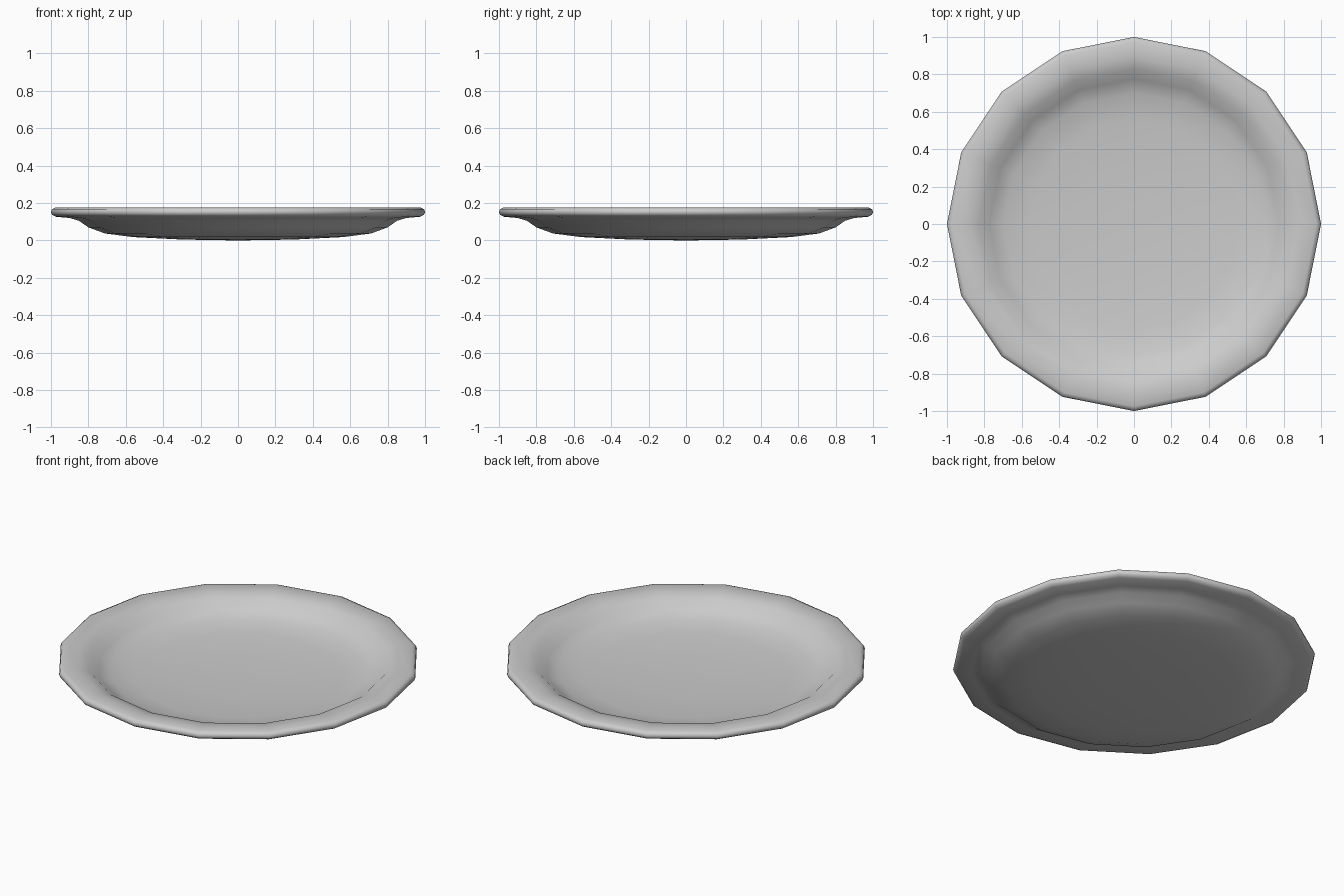
import bpy, bmesh, math

if "Cube" in bpy.data.objects:
    bpy.data.objects.remove(bpy.data.objects["Cube"])

SIDES = 16

# Plate cross-section (radius, height): underside outwards, round the lip, back in
profile = [
    (0.0, 0.0), (0.30, 0.005), (0.56, 0.018), (0.71, 0.037), (0.80, 0.07),
    (0.85, 0.105), (0.90, 0.12), (0.975, 0.127), (0.995, 0.138), (1.0, 0.152),
    (0.995, 0.167), (0.975, 0.176), (0.89, 0.172), (0.83, 0.158),
    (0.775, 0.112), (0.70, 0.083), (0.56, 0.066), (0.30, 0.053), (0.0, 0.048),
]

bm = bmesh.new()
verts = [bm.verts.new((r, 0, z)) for r, z in profile]
edges = [bm.edges.new(pair) for pair in zip(verts, verts[1:])]
bmesh.ops.spin(bm, geom=verts + edges, cent=(0, 0, 0), axis=(0, 0, 1),
               angle=math.tau, steps=SIDES, use_duplicate=False)
bmesh.ops.remove_doubles(bm, verts=bm.verts, dist=0.0005)
bmesh.ops.recalc_face_normals(bm, faces=bm.faces)
for f in bm.faces:
    f.smooth = True

mesh = bpy.data.meshes.new("plate")
bm.to_mesh(mesh)
bm.free()
plate = bpy.data.objects.new("plate", mesh)
bpy.context.collection.objects.link(plate)
